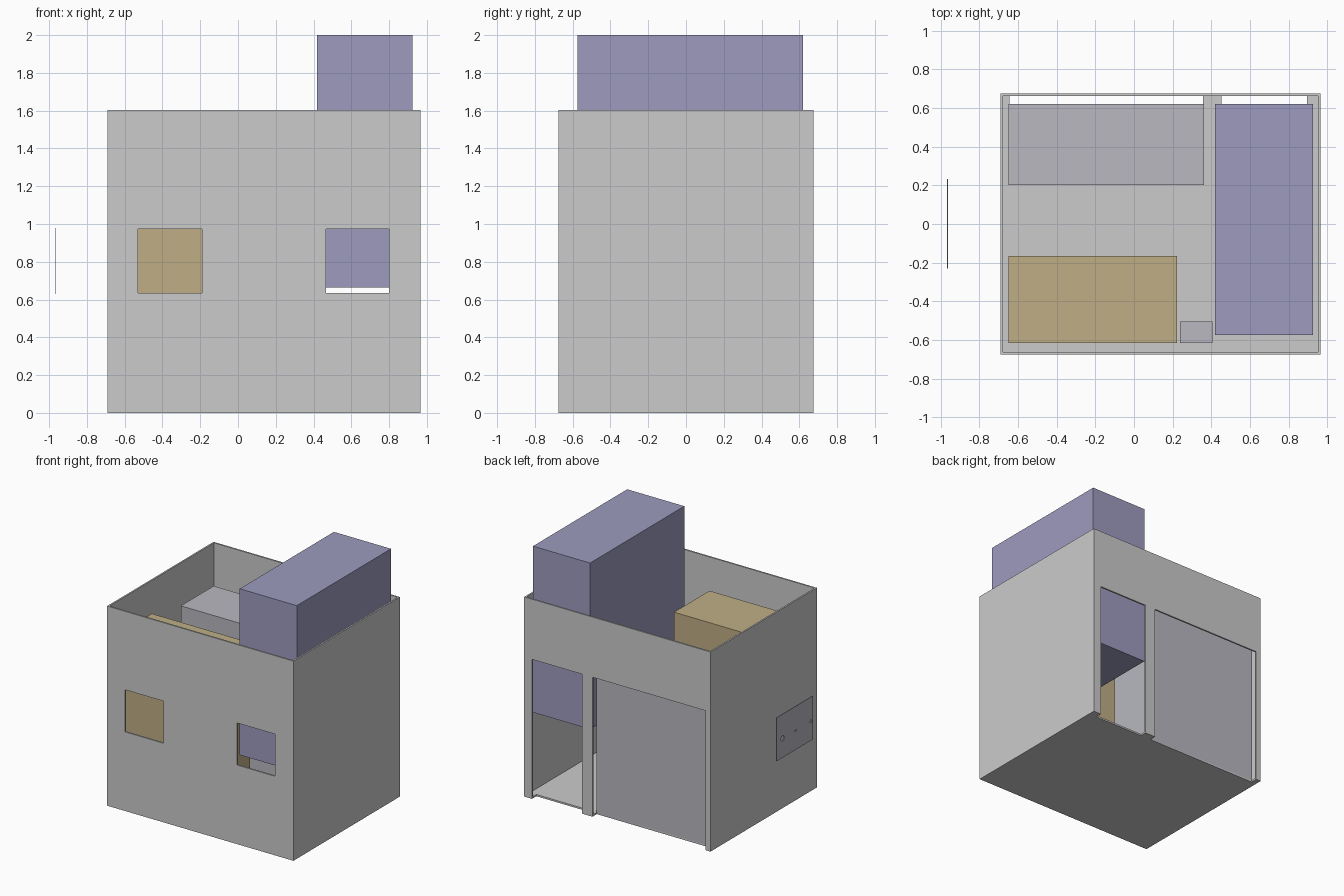
import bpy
import math

if "Cube" in bpy.data.objects:
    bpy.data.objects.remove(bpy.data.objects["Cube"])


def material(name, rgb):
    m = bpy.data.materials.new(name)
    m.diffuse_color = (*rgb, 1)
    m.use_nodes = True
    m.node_tree.nodes["Principled BSDF"].inputs["Base Color"].default_value = m.diffuse_color
    return m


blue = material("blue", (0.34, 0.33, 0.52))
brown = material("brown", (0.53, 0.43, 0.24))
slate = material("slate", (0.48, 0.48, 0.53))


def box(name, x, y, z, mat=None):
    """Box from (min, max) pairs."""
    bpy.ops.mesh.primitive_cube_add(size=1, location=[(a + b) / 2 for a, b in (x, y, z)])
    ob = bpy.context.object
    ob.name = name
    ob.scale = [b - a for a, b in (x, y, z)]
    bpy.ops.object.transform_apply(location=False, rotation=False, scale=True)
    if mat:
        ob.data.materials.append(mat)
    return ob


def cut(target, cutter):
    """Subtract the cutter and remove it."""
    cutter.hide_render = True
    mod = target.modifiers.new("cut", 'BOOLEAN')
    mod.operation = 'DIFFERENCE'
    mod.solver = 'EXACT'
    mod.object = cutter
    bpy.context.view_layer.objects.active = target
    bpy.ops.object.modifier_apply(modifier=mod.name)
    bpy.data.objects.remove(cutter)


# Open-topped room: thin walls and floor
room = box("room_shell", (-0.69, 0.965), (-0.675, 0.675), (0, 1.603))
cut(room, box("cavity", (-0.677, 0.952), (-0.662, 0.662), (0.014, 2)))

# Two front windows
for x in ((-0.53, -0.19), (0.465, 0.80)):
    cut(room, box("window_cutter", x, (-0.8, -0.64), (0.635, 0.973)))

# Two back openings, notched into the floor edge
for x in ((-0.645, 0.358), (0.452, 0.895)):
    cut(room, box("door_cutter", x, (0.62, 0.8), (-0.1, 1.12)))

# Storage blocks in the room
box("raised_block", (0.418, 0.925), (-0.575, 0.62), (0.665, 2.0), blue)
box("front_block", (-0.65, 0.222), (-0.615, -0.165), (0.016, 1.358), brown)
box("back_block", (-0.65, 0.362), (0.203, 0.62), (0.001, 1.28), slate)
box("small_block", (0.238, 0.405), (-0.615, -0.505), (0.016, 0.45), slate)

# Detached thin panel with small holes beside the left wall
panel = box("side_panel", (-0.967, -0.963), (-0.23, 0.232), (0.63, 0.98), slate)
for y, r in ((0.155, 0.02), (-0.01, 0.009), (-0.205, 0.012)):
    bpy.ops.mesh.primitive_cylinder_add(vertices=16, radius=r, depth=0.1,
                                        location=(-0.965, y, 0.785),
                                        rotation=(0, math.pi / 2, 0))
    cut(panel, bpy.context.object)
